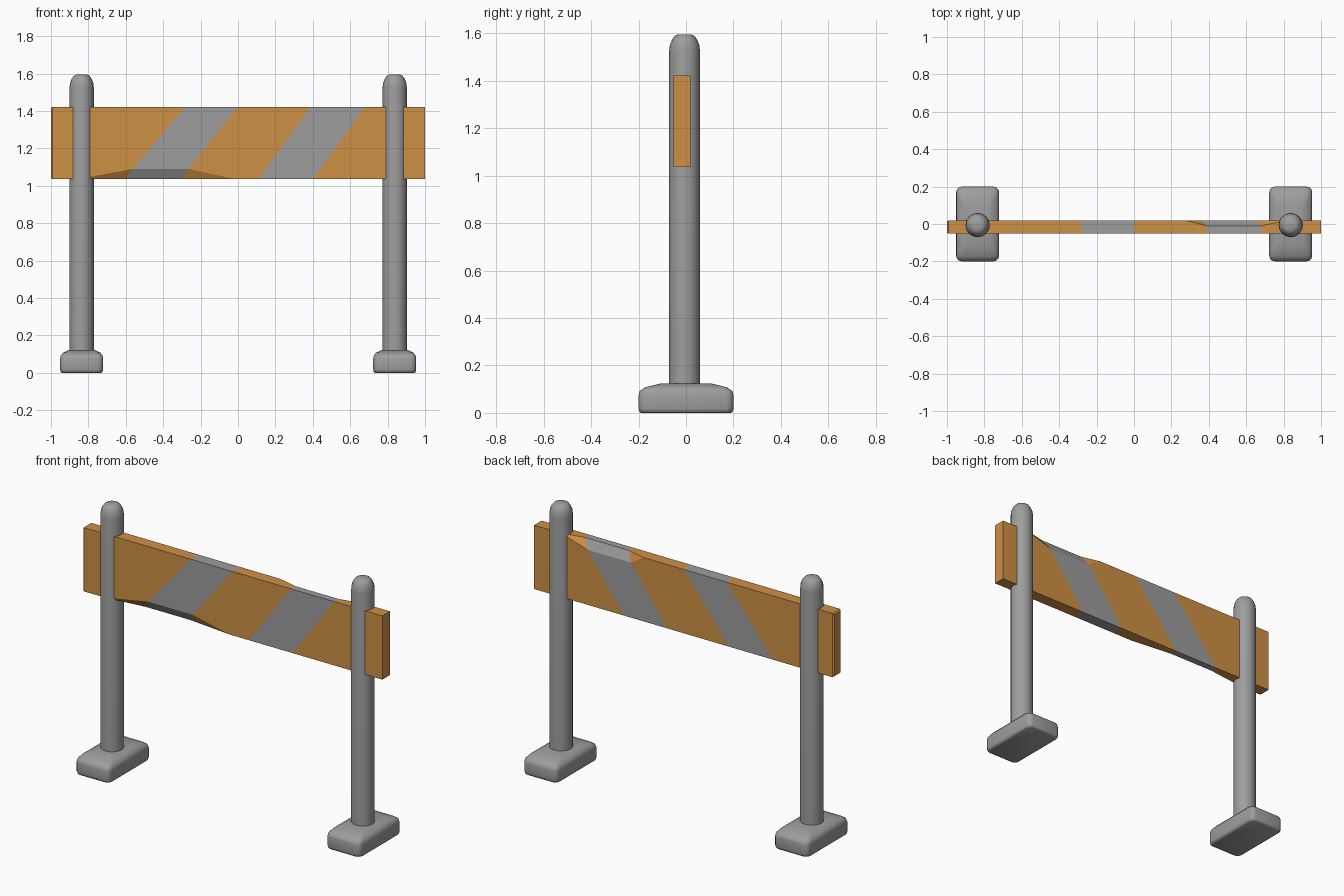
import bpy, bmesh, math

if "Cube" in bpy.data.objects:
    bpy.data.objects.remove(bpy.data.objects["Cube"])


def material(name, rgb):
    m = bpy.data.materials.new(name)
    m.diffuse_color = (*rgb, 1.0)
    m.use_nodes = True
    m.node_tree.nodes["Principled BSDF"].inputs["Base Color"].default_value = m.diffuse_color
    return m


ORANGE = material("orange paint", (0.62, 0.28, 0.06))
GREY = material("grey", (0.34, 0.34, 0.34))


def loft(name, rings, mats, face_mats=None, smooth=None):
    """Skin a list of equal-length point rings and cap both ends."""
    bm = bmesh.new()
    vs = [[bm.verts.new(p) for p in r] for r in rings]
    n = len(vs[0])
    for i in range(len(vs) - 1):
        for j in range(n):
            k = (j + 1) % n
            f = bm.faces.new((vs[i][j], vs[i][k], vs[i + 1][k], vs[i + 1][j]))
            f.material_index = face_mats[i] if face_mats else 0
    bm.faces.new(vs[0])
    bm.faces.new(vs[-1])
    bmesh.ops.remove_doubles(bm, verts=bm.verts, dist=0.0005)
    bmesh.ops.recalc_face_normals(bm, faces=bm.faces)
    me = bpy.data.meshes.new(name)
    bm.to_mesh(me)
    bm.free()
    for m in mats:
        me.materials.append(m)
    ob = bpy.data.objects.new(name, me)
    bpy.context.collection.objects.link(ob)
    if smooth:
        bpy.ops.object.select_all(action='DESELECT')
        ob.select_set(True)
        bpy.context.view_layer.objects.active = ob
        bpy.ops.object.shade_smooth_by_angle(angle=math.radians(smooth))
    return ob


# Striped board: slanted sections with worn edges at front bottom and back top
YF, YB, Z0, Z1 = -0.052, 0.02, 1.037, 1.422


def section(top, bottom, low_chip=0, high_chip=0, inset=0):
    yf, yb, z0, z1 = YF + inset, YB - inset, Z0 + inset, Z1 - inset
    return [(top, yf, z1), (bottom + 0.035 * low_chip, yf, z0 + 0.053 * low_chip),
            (bottom, yf + 0.03 * low_chip, z0), (bottom, yb, z0),
            (top - 0.035 * high_chip, yb, z1 - 0.053 * high_chip),
            (top, yb - 0.03 * high_chip, z1)]


# each section is followed by the colour of the strip to its right
sections = [
    (section(-1.0, -1.0, inset=0.006), 0),
    (section(-0.992, -0.992), 0),
    (section(-0.56, -0.85), 0),
    (section(-0.28, -0.60, low_chip=1), 1),
    (section(0.0, -0.30, low_chip=1), 0),
    (section(0.27, -0.02), 0),
    (section(0.39, 0.11, high_chip=1), 1),
    (section(0.68, 0.40, high_chip=1), 0),
    (section(0.82, 0.55), 0),
    (section(1.0, 1.0), 0),
]
loft("striped_board", [s for s, _ in sections], [ORANGE, GREY],
     [c for _, c in sections])


# Round posts with domed tops
def circle(cx, cy, r, z, n=16):
    return [(cx + r * math.cos(2 * math.pi * i / n),
             cy + r * math.sin(2 * math.pi * i / n), z) for i in range(n)]


# Rounded rectangle for the feet
def rounded_rect(cx, hx, hy, z, r=0.03):
    pts = []
    for q, (sx, sy) in enumerate(((1, 1), (-1, 1), (-1, -1), (1, -1))):
        for t in range(4):
            a = math.radians(90 * q + 30 * t)
            pts.append((cx + sx * (hx - r) + r * math.cos(a),
                        sy * (hy - r) + r * math.sin(a), z))
    return pts


POST = [(0.065, 0.06), (0.065, 1.525), (0.062, 1.55), (0.053, 1.573),
        (0.042, 1.588), (0.028, 1.595)]
FOOT = [(0.105, 0.188, 0.0), (0.112, 0.197, 0.005), (0.115, 0.2, 0.018),
        (0.115, 0.2, 0.075), (0.112, 0.195, 0.092), (0.1, 0.172, 0.108),
        (0.07, 0.11, 0.123)]

for side, x in (("left", -0.836), ("right", 0.838)):
    loft(side + "_post", [circle(x, -0.006, r, z) for r, z in POST], [GREY], smooth=50)
    loft(side + "_foot", [rounded_rect(x, *f) for f in FOOT], [GREY], smooth=50)
